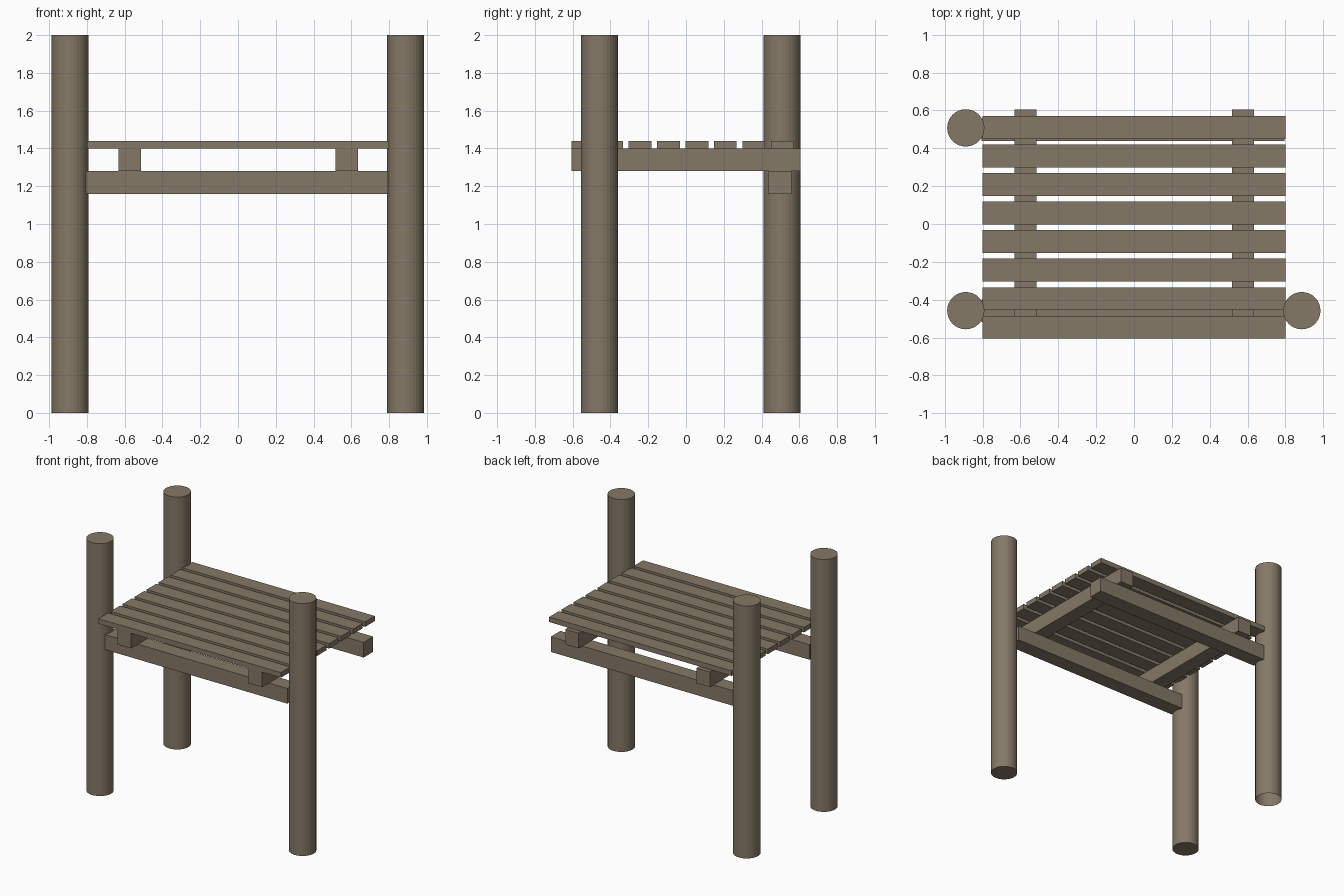
import bpy, bmesh
from mathutils import Matrix

if "Cube" in bpy.data.objects:
    bpy.data.objects.remove(bpy.data.objects["Cube"])

wood = bpy.data.materials.new("weathered wood")
wood.diffuse_color = (0.235, 0.19, 0.135, 1)
wood.use_nodes = True
wood.node_tree.nodes["Principled BSDF"].inputs["Base Color"].default_value = wood.diffuse_color


def finish(name, bm):
    mesh = bpy.data.meshes.new(name)
    bm.to_mesh(mesh)
    bm.free()
    mesh.materials.append(wood)
    obj = bpy.data.objects.new(name, mesh)
    bpy.context.collection.objects.link(obj)
    return obj


def box(name, x, y, z):
    """Box spanning the given (min, max) ranges."""
    bm = bmesh.new()
    bmesh.ops.create_cube(bm, size=1)
    for v in bm.verts:
        for i, (lo, hi) in enumerate((x, y, z)):
            v.co[i] = lo if v.co[i] < 0 else hi
    return finish(name, bm)


def post(name, x, y, open_bottom=False):
    bm = bmesh.new()
    bmesh.ops.create_cone(bm, cap_ends=True, segments=32, radius1=0.0985,
                          radius2=0.0985, depth=2,
                          matrix=Matrix.Translation((x, y, 1)))
    if open_bottom:
        caps = [f for f in bm.faces if f.normal.z < -0.9]
        bmesh.ops.delete(bm, geom=caps, context='FACES_ONLY')
    return finish(name, bm)


# Three round posts; the back left one is open underneath
post("front_left_post", -0.889, -0.458)
post("front_right_post", 0.887, -0.458)
post("back_left_post", -0.889, 0.508, open_bottom=True)

# Cross beams between the posts
box("front_beam", (-0.805, 0.795), (-0.518, -0.398), (1.16, 1.28))
box("back_beam", (-0.805, 0.795), (0.438, 0.558), (1.16, 1.28))

# Joists resting on the beams
for side, x in (("left", -0.573), ("right", 0.576)):
    box(side + "_joist", (x - 0.059, x + 0.059), (-0.605, 0.605), (1.28, 1.40))

# Deck slats
for i in range(8):
    y = -0.605 + 0.1507 * i
    box(f"deck_slat_{i + 1}", (-0.80, 0.80), (y, y + 0.12), (1.40, 1.44))
